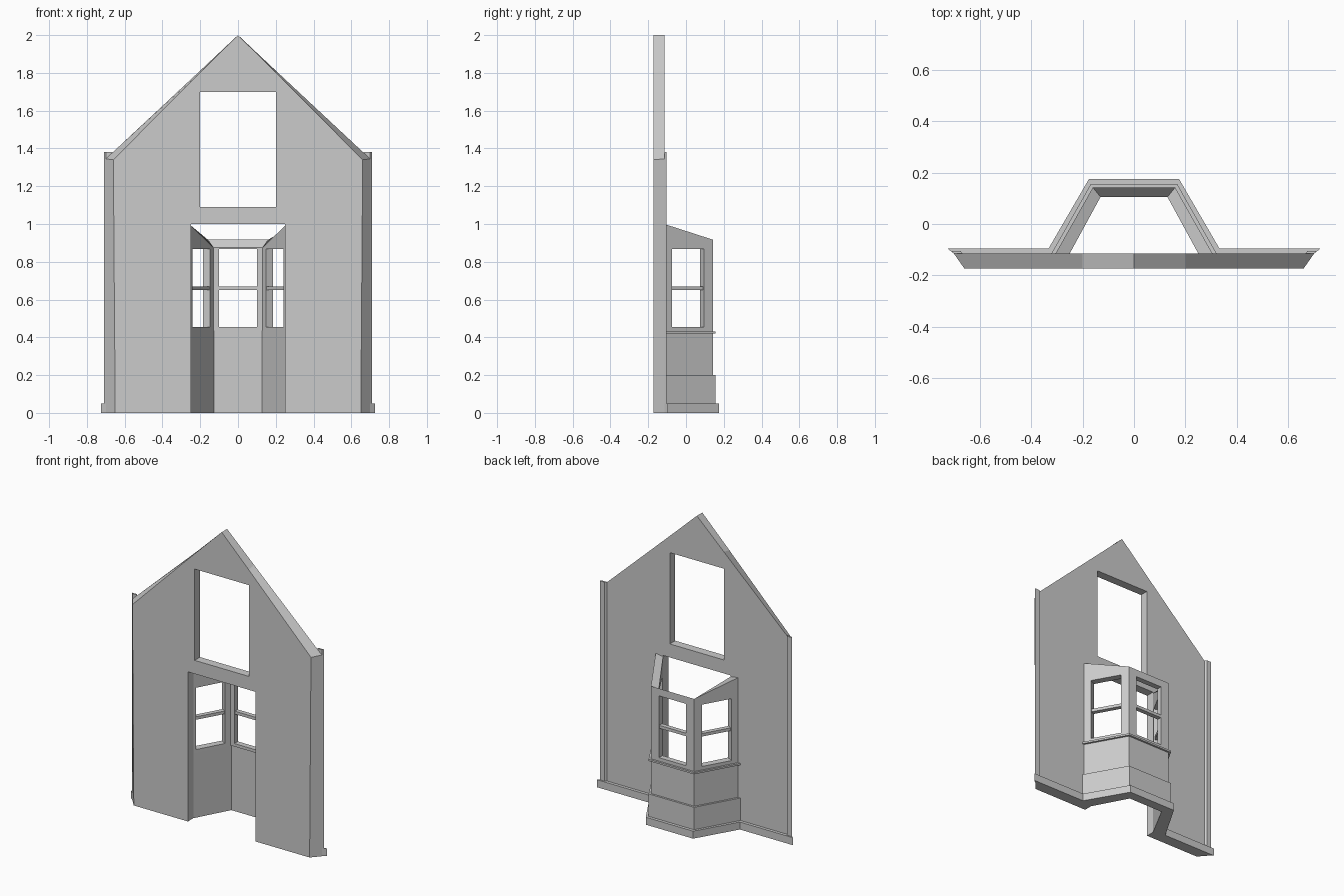
import bpy, bmesh, math
from mathutils import Matrix

if "Cube" in bpy.data.objects:
    bpy.data.objects.remove(bpy.data.objects["Cube"])

FRONT, BACK = -0.172, -0.115


def finish(name, bm):
    bmesh.ops.recalc_face_normals(bm, faces=bm.faces)
    me = bpy.data.meshes.new(name)
    bm.to_mesh(me)
    bm.free()
    ob = bpy.data.objects.new(name, me)
    bpy.context.collection.objects.link(ob)
    return ob


def loft(name, sections, closed_caps=True):
    """Skin matching closed sections, capping both ends."""
    bm = bmesh.new()
    rings = [[bm.verts.new(p) for p in s] for s in sections]
    n = len(rings[0])
    for a, b in zip(rings, rings[1:]):
        for i in range(n):
            j = (i + 1) % n
            bm.faces.new((a[i], a[j], b[j], b[i]))
    bm.faces.new(rings[0])
    bm.faces.new(rings[-1])
    return finish(name, bm)


def box(name, center, size, angle=0):
    bm = bmesh.new()
    bmesh.ops.create_cube(bm, size=1, matrix=Matrix.Translation(center)
                          @ Matrix.Rotation(angle, 4, 'Z') @ Matrix.Diagonal((*size, 1)))
    return finish(name, bm)


def cut(ob, cutters):
    for c in cutters:
        m = ob.modifiers.new("cut", 'BOOLEAN')
        m.operation, m.solver, m.object = 'DIFFERENCE', 'EXACT', c
        bpy.context.view_layer.objects.active = ob
        bpy.ops.object.modifier_apply(modifier=m.name)
        bpy.data.objects.remove(c)


def mirror(pts):
    return pts + [(-p[0], *p[1:]) for p in reversed(pts)]


def band(name, outer, inner, z0, top_out, top_in=None):
    """Wall strip following half plan paths, mirrored in x."""
    top_in = top_in or top_out
    half = [(o[0], o[1], i[0], i[1], a, b)
            for o, i, a, b in zip(outer, inner, top_out, top_in)]
    full = half + [(-h[0], h[1], -h[2], h[3], h[4], h[5]) for h in reversed(half)]
    return loft(name, [[(ox, oy, z0), (ox, oy, a), (ix, iy, b), (ix, iy, z0)]
                       for ox, oy, ix, iy, a, b in full])


# Gable wall with mitred ends, doorway into the bay and upper window
def gable(half, y):
    pts = half + [(0, 2.0)] + [(-x, z) for x, z in reversed(half)]
    return [(x, y, z) for x, z in pts]


wall = loft("gable_wall", [
    gable([(0.25, 0), (0.65, 0), (0.66, 1.34), (0.2, 1.802)], FRONT)[:5]
    + gable([(0.25, 0), (0.65, 0), (0.66, 1.34), (0.2, 1.802)], FRONT)[5:]
    + [(-0.25, FRONT, 1.0), (0.25, FRONT, 1.0)],
    gable([(0.25, 0), (0.70, 0), (0.70, 1.345), (0.2, 1.812)], BACK)
    + [(-0.25, BACK, 1.0), (0.25, BACK, 1.0)]])
cut(wall, [box("cutter", (0, -0.14, 1.395), (0.4, 0.3, 0.61))])

# Corner boards
for s, side in ((1, "right"), (-1, "left")):
    plan = [(0.665, BACK), (0.70, BACK), (0.71, -0.104), (0.675, -0.104)]
    loft("corner_board_" + side, [[(s * x, y, z) for x, y in plan] for z in (0, 1.38)])

# Bay walls: plan paths from the gable wall outward to the front corner
inner = [(0.25, BACK), (0.13, 0.105)]
inner_low = [(0.25, BACK), (0.128, 0.112)]
outer = [(0.305, BACK), (0.16, 0.142)]
ledge = [(0.321, BACK), (0.168, 0.155)]
band("bay_lower_wall", outer, inner_low, 0, [0.435] * 2)
band("bay_dado", ledge, outer, 0, [0.2] * 2)
band("bay_sill", ledge, outer, 0.42, [0.432] * 2)
bay = band("bay_window_wall", outer, inner, 0.435, [1.0, 0.917], [0.992, 0.875])

# Window openings and their glazing bars
ang = math.atan2(0.257, -0.145)
wins = [("front", (0, 0.124), 0.2, 0), ("right", (0.213, -0.002), 0.196, ang),
        ("left", (-0.213, -0.002), 0.196, -ang)]
cut(bay, [box("cutter", (x, y, 0.6615), (w, 0.12, 0.413), a) for _, (x, y), w, a in wins])
for n, (x, y), w, a in wins:
    box("glazing_bar_" + n, (x, y, 0.66), (w, 0.03, 0.02), a)

# Plinth around the wall and bay
band("plinth", [(0.725, -0.095), (0.332, -0.095), (0.175, 0.175)],
     [(0.70, BACK), (0.305, BACK), (0.16, 0.142)], 0, [0.05] * 3)
